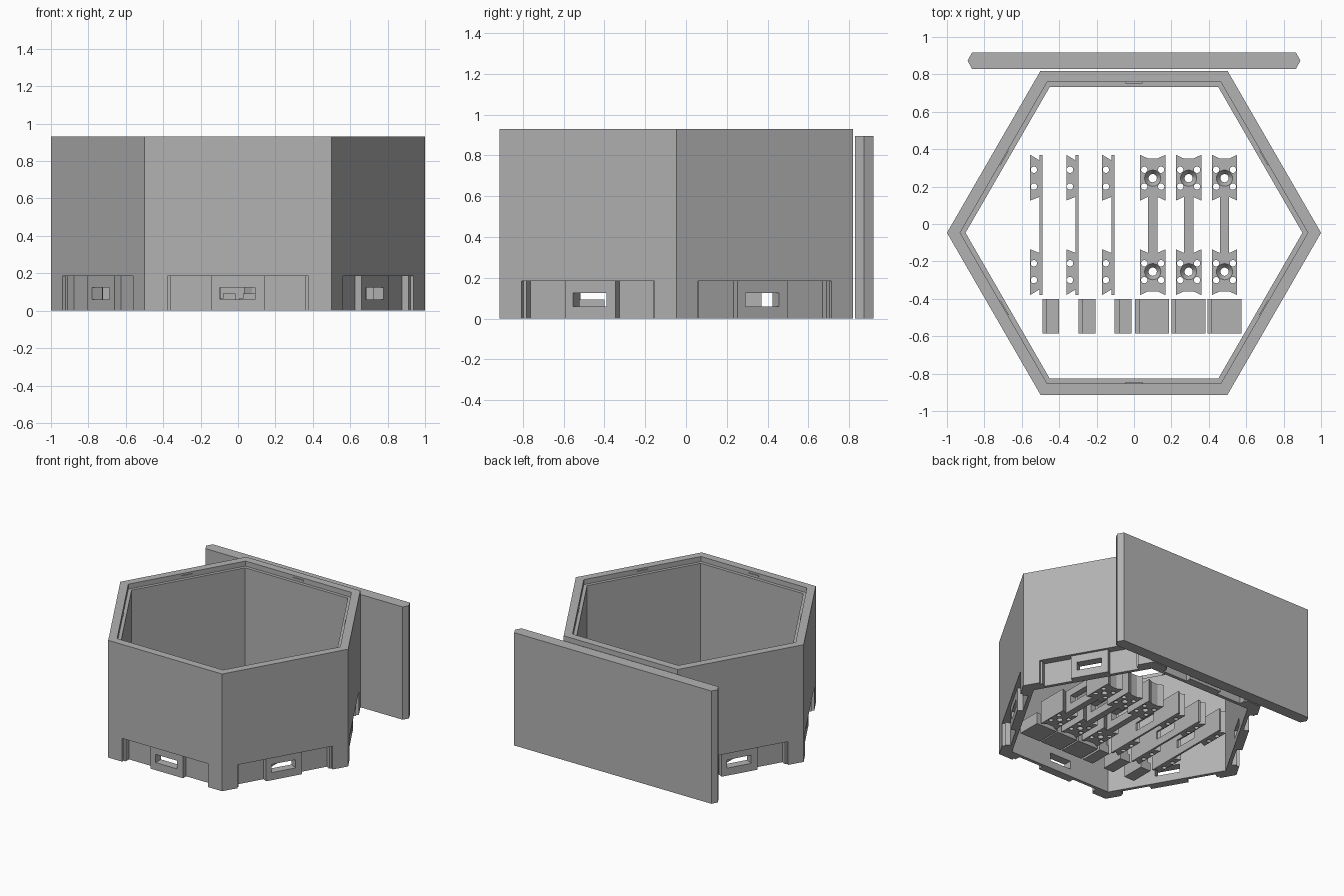
import bpy, bmesh
from math import sin, cos, radians, pi
from mathutils import Matrix, Vector

cube = bpy.data.objects.get("Cube")
if cube:
    bpy.data.objects.remove(cube, do_unlink=True)

grey = bpy.data.materials.new("plain grey")
grey.use_nodes = True
colour = (0.45, 0.45, 0.45, 1)
grey.diffuse_color = colour
grey.node_tree.nodes["Principled BSDF"].inputs["Base Color"].default_value = colour


def add_object(name, bm):
    bmesh.ops.recalc_face_normals(bm, faces=bm.faces)
    mesh = bpy.data.meshes.new(name)
    bm.to_mesh(mesh)
    bm.free()
    mesh.materials.append(grey)
    obj = bpy.data.objects.new(name, mesh)
    bpy.context.collection.objects.link(obj)
    return obj


def add_prism(bm, outline, z0, z1, matrix=Matrix()):
    """Extrude an outline from z0 to z1, then move it by a matrix."""
    low = [bm.verts.new(matrix @ Vector((x, y, z0))) for x, y in outline]
    high = [bm.verts.new(matrix @ Vector((x, y, z1))) for x, y in outline]
    bm.faces.new(low[::-1])
    bm.faces.new(high)
    for i in range(len(low)):
        j = (i + 1) % len(low)
        bm.faces.new((low[i], low[j], high[j], high[i]))


def prism(name, outline, z0, z1, matrix=Matrix()):
    bm = bmesh.new()
    add_prism(bm, outline, z0, z1, matrix)
    return add_object(name, bm)


def rect(x0, x1, y0, y1):
    return [(x0, y0), (x1, y0), (x1, y1), (x0, y1)]


def hexagon(apothem):
    r = apothem / cos(pi / 6)
    return [(r * cos(i * pi / 3), r * sin(i * pi / 3)) for i in range(6)]


def cones(name, spots, r0, r1, z0, z1):
    """Vertical cones or cylinders at several spots."""
    bm = bmesh.new()
    for x, y in spots:
        bmesh.ops.create_cone(bm, cap_ends=True, segments=24, radius1=r0, radius2=r1, depth=z1 - z0,
                              matrix=Matrix.Translation((x, y, (z0 + z1) / 2)))
    return add_object(name, bm)


def cut(obj, *cutters):
    """Subtract each cutter and bake the result."""
    for cutter in cutters:
        cutter.hide_render = True
        mod = obj.modifiers.new("cut", "BOOLEAN")
        mod.operation = "DIFFERENCE"
        mod.solver = "EXACT"
        mod.object = cutter
        bpy.context.view_layer.update()
        graph = bpy.context.evaluated_depsgraph_get()
        baked = bpy.data.meshes.new_from_object(obj.evaluated_get(graph))
        obj.modifiers.clear()
        obj.data = baked
        bpy.data.objects.remove(cutter, do_unlink=True)


def on_sides(name, outlines, z0, z1):
    """Repeat outlines on all six walls; local y = -apothem is the outer face."""
    bm = bmesh.new()
    for i in range(6):
        for outline in outlines:
            add_prism(bm, outline, z0, z1, Matrix.Rotation(i * pi / 3, 4, "Z"))
    return add_object(name, bm)


# Hexagonal shell, open above and below, with a rebate for a lid
OUTER, INNER, LIP, TOP = 0.866, 0.78, 0.805, 0.93
shell = prism("hexagonal_shell", hexagon(OUTER), 0, TOP)
shallow, deep = -OUTER + 0.02, -OUTER + 0.06
cut(shell,
    prism("inside_cutter", hexagon(INNER), -0.1, 1.1),
    prism("lip_cutter", hexagon(LIP), TOP - 0.04, 1.1),
    on_sides("shallow_cutter", [rect(-0.377, 0.377, -0.95, shallow)], -0.1, 0.185),
    on_sides("deep_cutter", [rect(-0.36, -0.143, -0.95, deep), rect(0.143, 0.36, -0.95, deep)], -0.1, 0.185),
    on_sides("slot_cutter", [rect(-0.097, 0.092, -0.95, -0.7)], 0.06, 0.125))
shell.location.y = -0.047

# Small snap ridges on the lip
ridges = on_sides("lip_snap_ridges", [rect(-0.045, 0.045, -LIP - 0.002, -LIP + 0.006)], TOP - 0.025, TOP - 0.015)
ridges.location.y = -0.047

# Separate wall panel with pointed ends, standing behind the shell
prism("wall_panel", [(-0.89, 0.873), (-0.865, 0.828), (0.865, 0.828),
                     (0.89, 0.873), (0.865, 0.918), (-0.865, 0.918)], 0, 0.895)

# Full connectors: two dovetail ends joined by a slotted spine
HEIGHT = 0.18
upper = [(0.025, 0.15), (0.068, 0.13), (0.068, 0.375), (0.025, 0.355)]
right = [(x, -y) for x, y in reversed(upper)] + upper
full = prism("full_connector", right + [(-x, -y) for x, y in right], 0, HEIGHT)
ends = [(0, -0.25), (0, 0.25)]
pins = [(sx * 0.045, y + sy * 0.045) for _, y in ends for sx in (-1, 1) for sy in (-1, 1)]
cut(full,
    cones("pin_cutter", pins, 0.017, 0.017, -0.1, 0.3),
    cones("bore_cutter", ends, 0.022, 0.022, -0.1, 0.3),
    cones("sink_cutter", ends, 0.022, 0.044, HEIGHT - 0.03, HEIGHT + 0.001),
    prism("spine_cutter", rect(-0.1, 0.1, -0.1, 0.1), 0.06, 0.125))

# Half connectors: one flat side, one dovetail side
upper = [(-0.015, 0.15), (-0.065, 0.13), (-0.065, 0.375), (-0.015, 0.345), (-0.015, 0.375), (0, 0.375)]
half = prism("half_connector", [(x, -y) for x, y in reversed(upper)] + upper, 0, HEIGHT)
cut(half,
    cones("pin_cutter", [p for p in pins if p[0] < 0], 0.017, 0.017, -0.1, 0.3),
    prism("spine_cutter", rect(-0.1, 0.1, -0.1, 0.1), 0.06, 0.125))

# Lay out three copies of each connector
for master, places in ((full, (0.1, 0.292, 0.484)), (half, (-0.49, -0.297, -0.105))):
    for i, x in enumerate(places):
        obj = master
        if i:
            obj = bpy.data.objects.new(master.name, master.data)
            bpy.context.collection.objects.link(obj)
        obj.location = (x, -0.005, 0)

# Stepped locking keys, extruded front to back
turn = Matrix.Rotation(radians(90), 4, "X")
for name, width, starts in (("full_key", 0.182, (0.005, 0.2, 0.393)),
                            ("half_key", 0.09, (-0.49, -0.297, -0.103))):
    for x in starts:
        prism(name, [(x, 0), (x + width, 0), (x + width, 0.093), (x + 0.022, 0.093),
                     (x + 0.022, 0.065), (x, 0.065)], 0.4, 0.585, turn)
